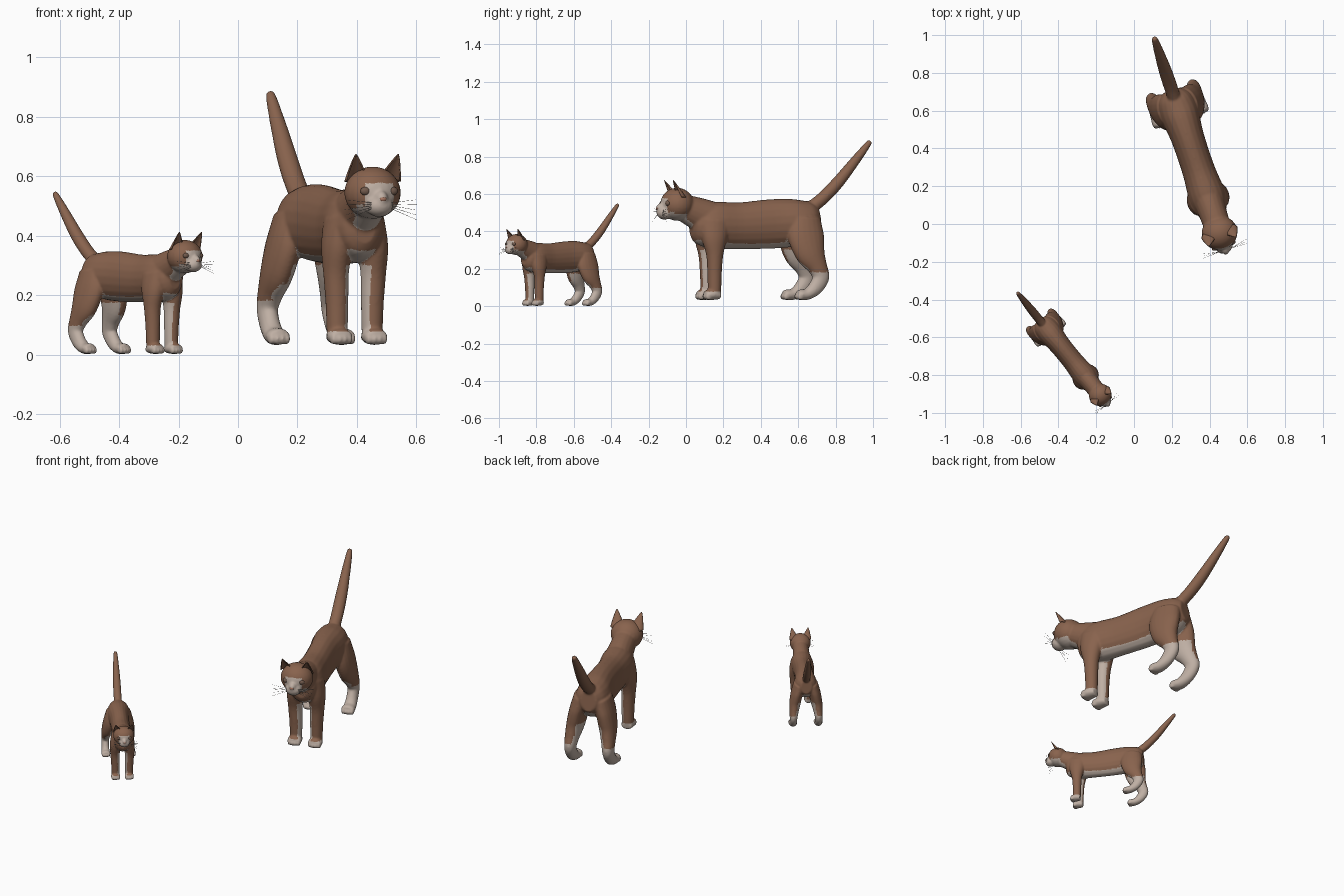
import bpy, bmesh, math
from mathutils import Vector, Matrix

if "Cube" in bpy.data.objects:
    bpy.data.objects.remove(bpy.data.objects["Cube"])


def material(name, rgb):
    m = bpy.data.materials.new(name)
    m.diffuse_color = (*rgb, 1)
    m.use_nodes = True
    m.node_tree.nodes["Principled BSDF"].inputs["Base Color"].default_value = m.diffuse_color
    return m


BROWN = material("brown fur", (0.25, 0.125, 0.075))
WHITE = material("pale fur", (0.52, 0.43, 0.37))
EYE = material("eye brown", (0.17, 0.105, 0.075))
NOSE = material("nose pink", (0.38, 0.18, 0.12))
WHISKER = material("whisker grey", (0.30, 0.27, 0.25))


def spline(pts, n=5):
    """Catmull-Rom interpolation of tuples."""
    p = [Vector(q) for q in pts]
    p = [p[0]] + p + [p[-1]]
    out = []
    for i in range(1, len(p) - 2):
        a, b, c, d = p[i - 1:i + 3]
        for k in range(n):
            t = k / n
            out.append(0.5 * (2 * b + (c - a) * t + (2 * a - 5 * b + 4 * c - d) * t * t
                              + (3 * b - a - 3 * c + d) * t ** 3))
    return out + [p[-1]]


def tube(bm, pts, side=1, sides=20):
    """Loft ellipses along a path of (x, y, z, half width, half depth)."""
    rows = spline(pts)
    cs = [Vector((r[0] * side, r[1], r[2])) for r in rows]
    rings = []
    for i, r in enumerate(rows):
        t = (cs[min(i + 1, len(cs) - 1)] - cs[max(i - 1, 0)]).normalized()
        u = Vector((1, 0, 0))
        u = (u - t * u.dot(t)).normalized()
        v = t.cross(u)
        ring = []
        for k in range(sides):
            a = math.tau * k / sides
            ring.append(bm.verts.new(cs[i] + u * math.cos(a) * r[3] + v * math.sin(a) * r[4]))
        rings.append(ring)
    for a, b in zip(rings, rings[1:]):
        for k in range(sides):
            bm.faces.new((a[k], a[(k + 1) % sides], b[(k + 1) % sides], b[k]))
    bm.faces.new(rings[0][::-1])
    bm.faces.new(rings[-1])


def ball(bm, loc, rad):
    bmesh.ops.create_uvsphere(bm, u_segments=24, v_segments=14, radius=1,
                              matrix=Matrix.Translation(loc) @ Matrix.Diagonal((*rad, 1)))


def finish(bm, name, mats):
    bmesh.ops.recalc_face_normals(bm, faces=bm.faces)
    me = bpy.data.meshes.new(name)
    bm.to_mesh(me)
    bm.free()
    for m in mats:
        me.materials.append(m)
    for f in me.polygons:
        f.use_smooth = True
    ob = bpy.data.objects.new(name, me)
    bpy.context.collection.objects.link(ob)
    return ob


# torso, neck, tail and head
bm = bmesh.new()
tube(bm, [(0, .03, .40, .04, .06), (0, .06, .40, .075, .10), (0, .15, .40, .098, .125),
          (0, .30, .397, .087, .125), (0, .48, .407, .088, .132), (0, .62, .415, .102, .125),
          (0, .70, .43, .09, .10), (0, .745, .435, .05, .065)])
tube(bm, [(0, .17, .42, .085, .10), (0, .07, .46, .075, .088), (0, -.03, .50, .07, .07)])
tube(bm, [(0, .68, .48, .035, .035), (0, .76, .535, .036, .034), (0, .85, .622, .035, .033),
          (0, .95, .74, .027, .026), (0, 1.025, .832, .018, .017), (0, 1.04, .85, .011, .011)])
ball(bm, (0, -.05, .512), (.096, .09, .088))
ball(bm, (0, -.12, .468), (.048, .044, .038))
ball(bm, (0, -.135, .49), (.024, .034, .03))

# legs, paws and toes
for s in (1, -1):
    tube(bm, [(.055, .15, .42, .045, .085), (.064, .14, .33, .05, .07), (.066, .14, .24, .043, .046),
              (.063, .14, .15, .039, .039), (.062, .14, .06, .036, .036),
              (.062, .14, .015, .034, .032)], s)
    tube(bm, [(.062, .17, .024, .03, .02), (.062, .13, .028, .041, .028),
              (.062, .10, .027, .041, .027), (.062, .088, .025, .036, .022)], s)
    tube(bm, [(.055, .65, .43, .055, .09), (.08, .65, .34, .055, .10), (.098, .668, .25, .052, .083),
              (.11, .705, .175, .042, .054), (.115, .722, .12, .035, .046),
              (.116, .69, .065, .034, .04), (.116, .645, .032, .037, .031),
              (.116, .605, .028, .041, .028), (.116, .59, .026, .036, .023)], s)
    for px, py in ((.062, .093), (.116, .592)):
        for k in (-1.5, -.5, .5, 1.5):
            ball(bm, (s * (px + k * .018), py + .004 * abs(k), .019), (.012, .019, .019))
raw = finish(bm, "raw_body", [])

# fuse everything into one smooth skin
rm = raw.modifiers.new("fuse", 'REMESH')
rm.mode, rm.voxel_size = 'VOXEL', 0.006
sm = raw.modifiers.new("soften", 'SMOOTH')
sm.factor, sm.iterations = 0.5, 7
dg = bpy.context.evaluated_depsgraph_get()
skin = bpy.data.meshes.new_from_object(raw.evaluated_get(dg))
bpy.data.objects.remove(raw)
skin.materials.clear()
skin.materials.append(BROWN)
skin.materials.append(WHITE)


def pale(c, n):
    """Pale face, belly, inner legs and socks."""
    inward = -n.x * (1 if c.x > 0 else -1)
    if c.y < -.09:
        return (abs(c.x) < .05 and c.z < .545) or n.z < -.5
    if c.y > .74 and c.z > .2:
        return False
    if c.y > .5 and c.z < .15 or c.z < .045:
        return True
    if c.z < .27 and abs(c.x) > .01 and inward > .5:
        return True
    return n.z < -.6 and c.z < .46


for f in skin.polygons:
    f.use_smooth = True
    f.material_index = 1 if pale(f.center, f.normal) else 0
body = bpy.data.objects.new("body", skin)
bpy.context.collection.objects.link(body)

# cupped ears
bm = bmesh.new()
for s in (1, -1):
    grid = []
    for i in range(9):
        t = i / 8
        c = Vector((.056, -.05, .55)).lerp(Vector((.075, -.098, .642)), t)
        r = .042 * (1 - t) ** .85 + .002
        grid.append([])
        for j in range(13):
            a = math.radians(-105 + 210 * j / 12)
            grid[-1].append(bm.verts.new((s * (c.x + r * math.sin(a)),
                                          c.y + r * .65 * math.cos(a), c.z)))
    for a, b in zip(grid, grid[1:]):
        for j in range(12):
            q = (a[j], a[j + 1], b[j + 1], b[j])
            bm.faces.new(q if s > 0 else q[::-1])
ears = finish(bm, "ears", [BROWN])
ears.modifiers.new("thickness", 'SOLIDIFY').thickness = 0.005

# eyes
bm = bmesh.new()
for s in (1, -1):
    ball(bm, (s * .047, -.119, .517), (.019, .013, .015))
eyes = finish(bm, "eyes", [EYE])

# nose
bm = bmesh.new()
ball(bm, (0, -.162, .49), (.012, .007, .008))
nose = finish(bm, "nose", [NOSE])

# whiskers
bm = bmesh.new()
for s in (1, -1):
    for k in range(5):
        a = Vector((s * .035, -.145, .458 + .005 * k))
        b = Vector((s * .125, -.15 + .012 * (k % 3), .42 + .017 * k))
        d = b - a
        bmesh.ops.create_cone(bm, segments=5, radius1=.0009, radius2=.0004, depth=d.length,
                              matrix=Matrix.Translation((a + b) / 2)
                              @ d.to_track_quat('Z', 'Y').to_matrix().to_4x4())
whiskers = finish(bm, "whiskers", [WHISKER])

# place the large cat and a smaller linked copy
for ob in (body, ears, eyes, nose, whiskers):
    small = ob.copy()
    bpy.context.collection.objects.link(small)
    small.name = "small_cat_" + ob.name
    ob.name = "large_cat_" + ob.name
    ob.location = (.437, 0, .033)
    ob.rotation_euler = (0, 0, math.radians(18.5))
    small.location = (-.199, -.88, .002)
    small.rotation_euler = (0, 0, math.radians(39))
    small.scale = (.64, .64, .64)
